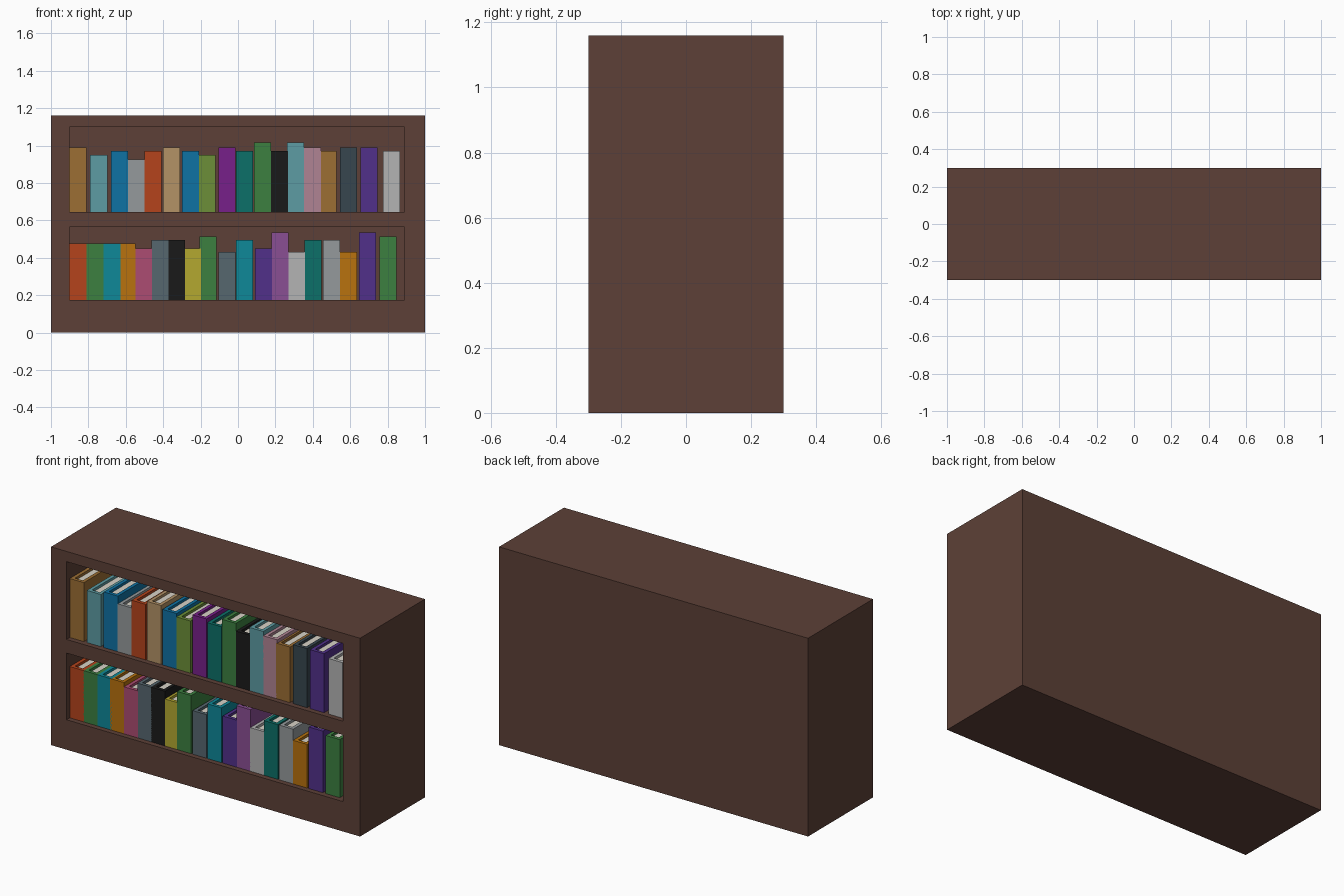
import bpy, bmesh

if "Cube" in bpy.data.objects:
    bpy.data.objects.remove(bpy.data.objects["Cube"])

COLOURS = {
    "wood": "5d4037", "brown": "9c6e34", "aqua": "5d9ca4", "blue": "0f72a4",
    "grey": "959a9c", "red": "b5441c", "tan": "b39266", "olive": "6c8f38",
    "purple": "77208a", "teal": "0c7068", "green": "3c8040", "black": "1a1a1a",
    "pink": "b08494", "slate": "37464e", "indigo": "51308a", "silver": "b3b3b3",
    "cyan": "0e8898", "amber": "b8720e", "rose": "ac4c72", "steel": "56676f",
    "yellow": "b4a830", "violet": "8a4e94", "paper": "d8d4c8",
}


def linear(c):
    return c / 12.92 if c <= 0.04045 else ((c + 0.055) / 1.055) ** 2.4


def material(name):
    mat = bpy.data.materials.get(name)
    if not mat:
        mat = bpy.data.materials.new(name)
        h = COLOURS[name]
        rgb = [linear(int(h[i:i + 2], 16) / 255) for i in (0, 2, 4)]
        mat.diffuse_color = (*rgb, 1)
        mat.use_nodes = True
        mat.node_tree.nodes["Principled BSDF"].inputs["Base Color"].default_value = mat.diffuse_color
    return mat


def prism(name, outline, z0, z1, colour):
    """Extrude an xy outline between two heights."""
    bm = bmesh.new()
    face = bm.faces.new([bm.verts.new((x, y, z0)) for x, y in outline])
    ext = bmesh.ops.extrude_face_region(bm, geom=[face])["geom"]
    verts = [v for v in ext if isinstance(v, bmesh.types.BMVert)]
    bmesh.ops.translate(bm, verts=verts, vec=(0, 0, z1 - z0))
    bmesh.ops.recalc_face_normals(bm, faces=bm.faces)
    mesh = bpy.data.meshes.new(name)
    bm.to_mesh(mesh)
    bm.free()
    mesh.materials.append(material(colour))
    obj = bpy.data.objects.new(name, mesh)
    bpy.context.collection.objects.link(obj)
    return obj


def rect(x0, x1, y0, y1):
    return [(x0, y0), (x1, y0), (x1, y1), (x0, y1)]


# Bookcase body with two shelf cavities cut into it
case = prism("bookcase", rect(-1, 1, -0.3, 0.3), 0, 1.16, "wood")
cavity = [(-0.9, -0.4), (0.89, -0.4), (0.89, -0.29), (0.99, 0.13),
          (0.99, 0.29), (-0.9, 0.29)]
cutters = []
for label, z0, z1 in (("lower", 0.175, 0.565), ("upper", 0.645, 1.10)):
    cutter = prism(label + "_shelf_cutter", cavity, z0, z1, "wood")
    cutter.hide_render = True
    mod = case.modifiers.new(label + "_shelf", "BOOLEAN")
    mod.operation = "DIFFERENCE"
    mod.solver = "EXACT"
    mod.object = cutter
    cutters.append(cutter)
bpy.context.view_layer.objects.active = case
for mod in list(case.modifiers):
    bpy.ops.object.modifier_apply(modifier=mod.name)
for cutter in cutters:
    bpy.data.objects.remove(cutter)

# Books: left edge, top height, cover colour
UPPER = [
    (-0.90, 0.99, "brown"), (-0.79, 0.95, "aqua"), (-0.68, 0.97, "blue"),
    (-0.59, 0.925, "grey"), (-0.50, 0.97, "red"), (-0.40, 0.99, "tan"),
    (-0.30, 0.97, "blue"), (-0.21, 0.95, "olive"), (-0.105, 0.99, "purple"),
    (-0.01, 0.97, "teal"), (0.085, 1.015, "green"), (0.175, 0.97, "black"),
    (0.262, 1.015, "aqua"), (0.352, 0.99, "pink"), (0.435, 0.97, "brown"),
    (0.545, 0.99, "slate"), (0.655, 0.99, "indigo"), (0.775, 0.97, "silver"),
]
LOWER = [
    (-0.90, 0.475, "red"), (-0.81, 0.475, "green"), (-0.72, 0.475, "cyan"),
    (-0.64, 0.475, "amber"), (-0.55, 0.45, "rose"), (-0.463, 0.495, "steel"),
    (-0.375, 0.495, "black"), (-0.29, 0.45, "yellow"), (-0.205, 0.515, "green"),
    (-0.105, 0.43, "steel"), (-0.01, 0.495, "cyan"), (0.09, 0.45, "indigo"),
    (0.178, 0.535, "violet"), (0.268, 0.43, "silver"), (0.356, 0.495, "teal"),
    (0.455, 0.495, "grey"), (0.545, 0.43, "amber"), (0.647, 0.535, "indigo"),
    (0.757, 0.515, "green"),
]
WIDTH, FRONT, BACK, COVER = 0.091, -0.27, 0.08, 0.02


def book(name, x, z0, z1, colour):
    r, a, b = x + WIDTH, x + COVER, x + WIDTH - COVER
    spine = FRONT + COVER
    # U-shaped cover around a slightly lower page block
    prism(name + "_cover", [(x, FRONT), (r, FRONT), (r, BACK), (b, BACK),
                            (b, spine), (a, spine), (a, BACK), (x, BACK)],
          z0, z1, colour)
    prism(name + "_pages", rect(a, b, spine, BACK - 0.02),
          z0 + 0.01, z1 - 0.015, "paper")


for label, z0, row in (("upper", 0.645, UPPER), ("lower", 0.175, LOWER)):
    for i, (x, top, colour) in enumerate(row):
        book(f"{label}_book_{i + 1}", x, z0, top, colour)
